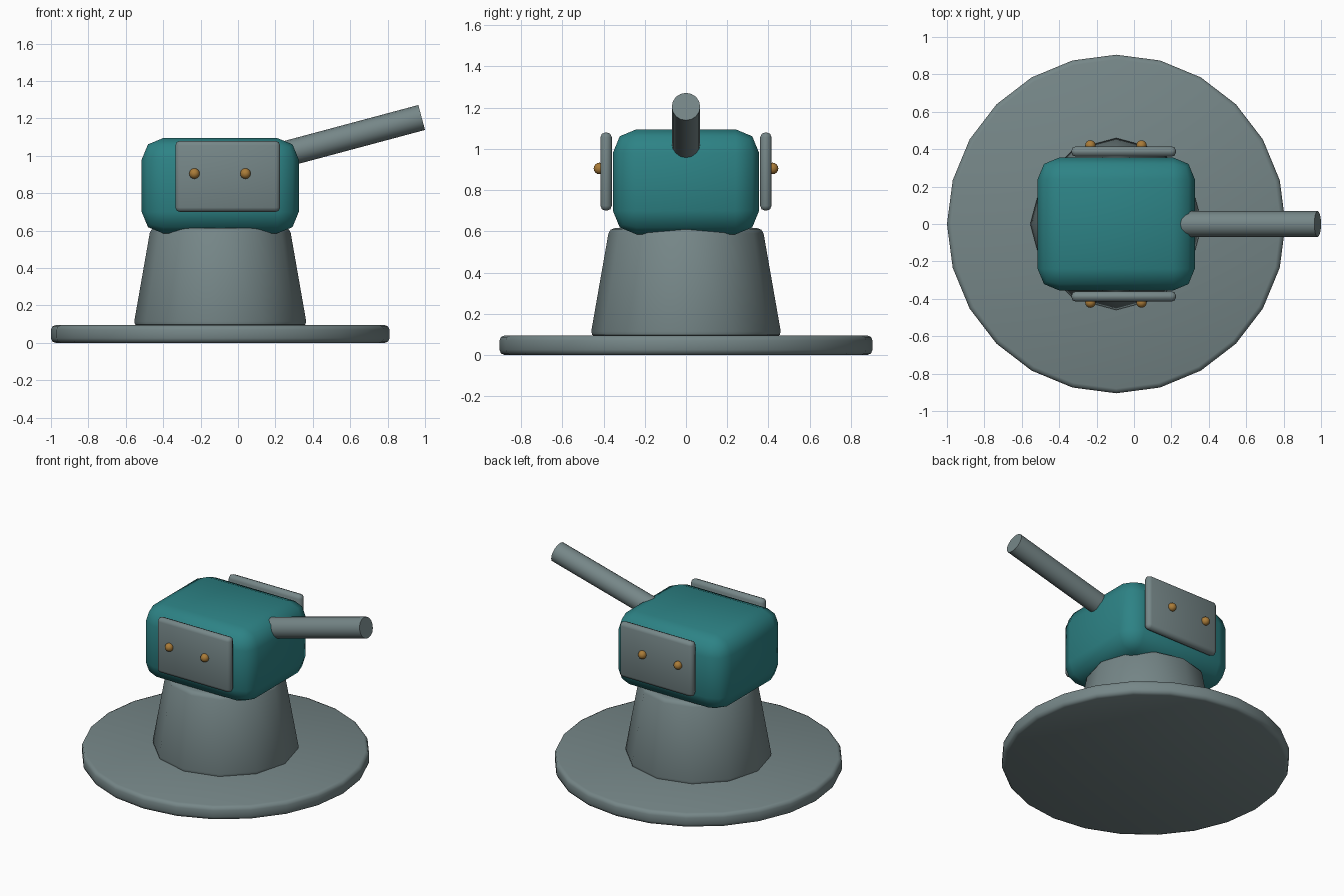
import bpy, math

if "Cube" in bpy.data.objects:
    bpy.data.objects.remove(bpy.data.objects["Cube"])

CX = -0.095  # turret axis


def material(name, rgb):
    m = bpy.data.materials.new(name)
    m.diffuse_color = (*rgb, 1)
    m.use_nodes = True
    m.node_tree.nodes["Principled BSDF"].inputs["Base Color"].default_value = m.diffuse_color
    return m


GREY = material("steel_grey", (0.18, 0.24, 0.245))
TEAL = material("teal_paint", (0.026, 0.225, 0.235))
BRASS = material("brass", (0.40, 0.20, 0.04))


def finish(name, mat, bevel=0, segments=2, angle=35):
    ob = bpy.context.object
    ob.name = name
    ob.data.materials.append(mat)
    bpy.ops.object.transform_apply(location=False, rotation=False, scale=True)
    if bevel:
        mod = ob.modifiers.new("bevel", 'BEVEL')
        mod.width = bevel
        mod.segments = segments
        mod.limit_method = 'ANGLE'
        mod.angle_limit = math.radians(angle)
        bpy.ops.object.modifier_apply(modifier="bevel")
    bpy.ops.object.shade_smooth_by_angle(angle=math.radians(50))
    return ob


def box(name, mat, lo, hi, bevel):
    bpy.ops.mesh.primitive_cube_add(
        size=1, location=[(a + b) / 2 for a, b in zip(lo, hi)])
    bpy.context.object.scale = [b - a for a, b in zip(lo, hi)]
    return finish(name, mat, bevel)


# Round ground plate
bpy.ops.mesh.primitive_cylinder_add(vertices=24, radius=0.905, depth=0.095,
                                    location=(CX, 0, 0.0475))
finish("base_plate", GREY, 0.025)

# Tapered pedestal
bpy.ops.mesh.primitive_cone_add(vertices=12, radius1=0.464, radius2=0.372, depth=0.525,
                                location=(CX, 0, 0.3525))
finish("pedestal", GREY, 0.025)

# Turret housing
box("housing", TEAL, (-0.515, -0.355, 0.585), (0.325, 0.355, 1.095), 0.115)

# Side armour plates with two rivets each
for side, s in (("front", -1), ("back", 1)):
    y0, y1 = sorted((s * 0.36, s * 0.415))
    box("armour_plate_" + side, GREY, (-0.335, y0, 0.7), (0.225, y1, 1.08), 0.024)
    for i, x in enumerate((-0.233, 0.04)):
        bpy.ops.mesh.primitive_uv_sphere_add(segments=16, ring_count=8, radius=0.028,
                                             location=(x, s * 0.42, 0.905))
        finish(f"rivet_{side}_{i + 1}", BRASS)

# Raised barrel, its inner end buried in the housing
tilt = math.radians(15)
length = 0.9
bpy.ops.mesh.primitive_cylinder_add(
    vertices=16, radius=0.069, depth=length,
    location=(0.982 - math.cos(tilt) * length / 2, 0, 1.205 - math.sin(tilt) * length / 2),
    rotation=(0, math.pi / 2 - tilt, 0))
finish("barrel", GREY)
